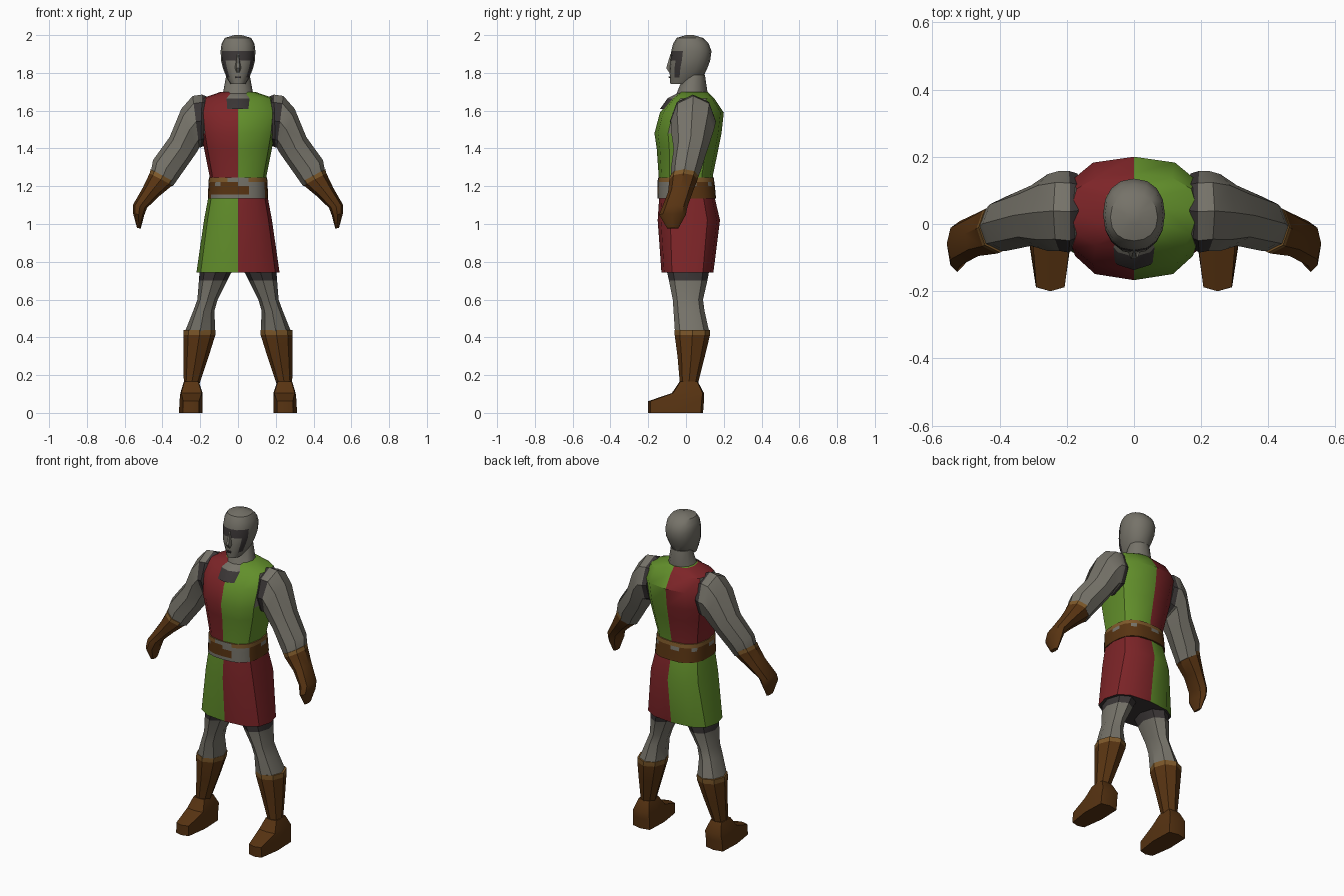
import bpy, bmesh, math

if "Cube" in bpy.data.objects:
    bpy.data.objects.remove(bpy.data.objects["Cube"])

# Flat colours (linear)
COLOURS = [("mail_grey", (.18, .17, .141)), ("dark_trim", (.042, .036, .036)),
           ("red_cloth", (.205, .018, .021)), ("green_cloth", (.122, .275, .024)),
           ("brown_leather", (.098, .034, .006)), ("tan_edge", (.205, .098, .023))]
GREY, DARK, RED, GREEN, BROWN, TAN = range(6)
MATS = []
for mat_name, rgb in COLOURS:
    m = bpy.data.materials.new(mat_name)
    m.diffuse_color = (*rgb, 1)
    m.use_nodes = True
    m.node_tree.nodes["Principled BSDF"].inputs["Base Color"].default_value = m.diffuse_color
    MATS.append(m)


def loft(name, sections, rule, n=8, p=1.0, mirror=False, shape=None, angle=35):
    """Skin rings; a ring is (ax, az, bx, bz, y0, y1): its two ends in xz and its y range.
    p below 1 makes rings boxier; rule(row, centre) gives the colour of a face."""
    bm = bmesh.new()
    rings = []
    for ax, az, bx, bz, y0, y1 in sections:
        ring = []
        for i in range(n):
            t = 2 * math.pi * i / n
            c, s = round(math.cos(t), 6), round(math.sin(t), 6)
            c = math.copysign(abs(c) ** p, c)
            s = math.copysign(abs(s) ** p, s)
            ring.append(bm.verts.new(((ax + bx) / 2 + c * (bx - ax) / 2,
                                      (y0 + y1) / 2 + s * (y1 - y0) / 2,
                                      (az + bz) / 2 + c * (bz - az) / 2)))
        rings.append(ring)
    if shape:
        for v in bm.verts:
            shape(v.co)
    for row, (r0, r1) in enumerate(zip(rings, rings[1:])):
        for i in range(n):
            j = (i + 1) % n
            f = bm.faces.new((r0[i], r0[j], r1[j], r1[i]))
            f.material_index = rule(row, f.calc_center_median())
    for row, ring in ((0, rings[0]), (len(rings) - 2, rings[-1])):
        f = bm.faces.new(ring)
        f.material_index = rule(row, f.calc_center_median())
    bmesh.ops.recalc_face_normals(bm, faces=bm.faces)
    me = bpy.data.meshes.new(name)
    bm.to_mesh(me)
    bm.free()
    for m in MATS:
        me.materials.append(m)
    ob = bpy.data.objects.new(name, me)
    bpy.context.collection.objects.link(ob)
    bpy.ops.object.select_all(action='DESELECT')
    ob.select_set(True)
    bpy.context.view_layer.objects.active = ob
    bpy.ops.object.shade_smooth_by_angle(angle=math.radians(angle))
    if mirror:
        ob.modifiers.new("Mirror", 'MIRROR')
    return ob


def level(z, w, y0, y1):
    """Horizontal ring centred on x = 0."""
    return (-w, z, w, z, y0, y1)


def side(z, x0, x1, y0, y1):
    """Horizontal ring of a leg."""
    return (x0, z, x1, z, y0, y1)


# Tunic top: red and green halves
loft("tunic_top", [level(1.18, .15, -.14, .14), level(1.26, .152, -.145, .143),
                   level(1.40, .18, -.155, .172), level(1.48, .195, -.167, .188),
                   level(1.59, .205, -.138, .20), level(1.665, .19, -.075, .15),
                   level(1.70, .09, -.03, .115)],
     lambda r, c: GREY if abs(c.x) > .17 and c.z > 1.5 else RED if c.x < 0 else GREEN,
     n=12, p=.75)

# Skirt: halves swapped, dark underside
skirt = loft("tunic_skirt", [level(.743, .22, -.13, .145), level(1.02, .18, -.15, .18),
                             level(1.17, .152, -.14, .145)],
             lambda r, c: DARK if c.z < .75 else GREEN if c.x < 0 else RED, n=12, p=.75)


# Belt with grey studs and a buckle
def belt_rule(row, c):
    front = c.y < -.1
    step = int((math.atan2(c.y, c.x) + math.pi) / (2 * math.pi) * 24)
    if row == 0:
        return GREY if front else BROWN
    if row == 1:
        return GREY if front and c.x > .06 else BROWN
    if row == 2:
        return GREY if step % 3 == 0 or (front and c.x > 0) else BROWN
    return GREY if front and abs(c.x) < .06 else TAN


loft("belt", [level(1.135, .160, -.151, .160), level(1.155, .159, -.151, .157),
              level(1.20, .157, -.15, .153), level(1.222, .156, -.15, .15),
              level(1.245, .154, -.149, .147)], belt_rule, n=24, p=.75)

# Neck with dark collar
loft("neck", [level(1.61, .10, -.137, .10), level(1.665, .095, -.098, .11),
              level(1.69, .08, -.05, .115), level(1.79, .062, -.01, .10)],
     lambda r, c: DARK if r == 0 else GREY, n=12)


# Helmeted head with dark eye opening
def head_rule(row, c):
    if row == 3 and c.y < -.02:
        return DARK
    if row in (1, 2) and -.075 < c.y < -.015:
        return DARK if abs(c.x) > .05 else GREY
    return GREY


loft("head", [level(1.74, .038, -.083, .02), level(1.775, .06, -.085, .09),
              level(1.825, .08, -.088, .113), level(1.865, .09, -.083, .128),
              level(1.915, .092, -.078, .135), level(1.955, .087, -.068, .12),
              level(1.985, .07, -.05, .09), level(2.0, .02, 0, .04)],
     head_rule, n=16, p=.9)
loft("nose", [level(1.80, .010, -.09, -.06), level(1.825, .017, -.108, -.06),
              level(1.90, .005, -.084, -.06)], lambda r, c: GREY, n=6)
loft("mouth", [level(1.772, .012, -.091, -.083), level(1.782, .014, -.092, -.083)],
     lambda r, c: DARK, n=8, p=.4)

# Mail sleeves with a dark armhole edge
loft("arms", [(.17, 1.42, .165, 1.675, -.07, .15), (.198, 1.405, .19, 1.685, -.085, .158),
              (.205, 1.405, .24, 1.678, -.08, .158), (.215, 1.385, .30, 1.61, -.08, .148),
              (.25, 1.335, .362, 1.46, -.065, .115), (.31, 1.25, .45, 1.338, -.08, .082),
              (.345, 1.20, .462, 1.27, -.08, .06)],
     lambda r, c: DARK if r == 0 or (r == 1 and c.y < -.05 and c.z < 1.6) else GREY,
     mirror=True)

# Gloves
loft("gloves", [(.335, 1.222, .462, 1.29, -.085, .066), (.347, 1.205, .468, 1.268, -.088, .062),
                (.42, 1.145, .505, 1.19, -.095, .035), (.482, 1.085, .557, 1.10, -.125, .008),
                (.497, 1.045, .555, 1.055, -.143, 0), (.515, .975, .535, .98, -.10, -.04)],
     lambda r, c: TAN if r == 0 else BROWN, mirror=True)

# Legs, dark under the hem
loft("legs", [side(.79, .01, .20, -.11, .13), side(.70, .058, .207, -.09, .113),
              side(.60, .108, .215, -.07, .09), side(.54, .125, .237, -.066, .098),
              side(.42, .12, .285, -.058, .125)],
     lambda r, c: DARK if r == 0 else GREY, mirror=True)

# Boot shafts with tan tops
loft("boot_shafts", [side(.44, .118, .288, -.06, .128), side(.412, .12, .288, -.06, .127),
                     side(.30, .155, .288, -.045, .10), side(.15, .205, .287, -.032, .062)],
     lambda r, c: TAN if r == 0 else BROWN, mirror=True)


# Boot feet, narrowing to the toe
def toe(co):
    if co.y < -.08:
        co.x = .247 + (co.x - .247) * .75


loft("boot_feet", [side(0, .188, .312, -.2, .09), side(.062, .188, .31, -.2, .095),
                   side(.105, .187, .305, -.075, .095), side(.165, .207, .287, -.034, .063)],
     lambda r, c: BROWN, p=.25, mirror=True, shape=toe)
